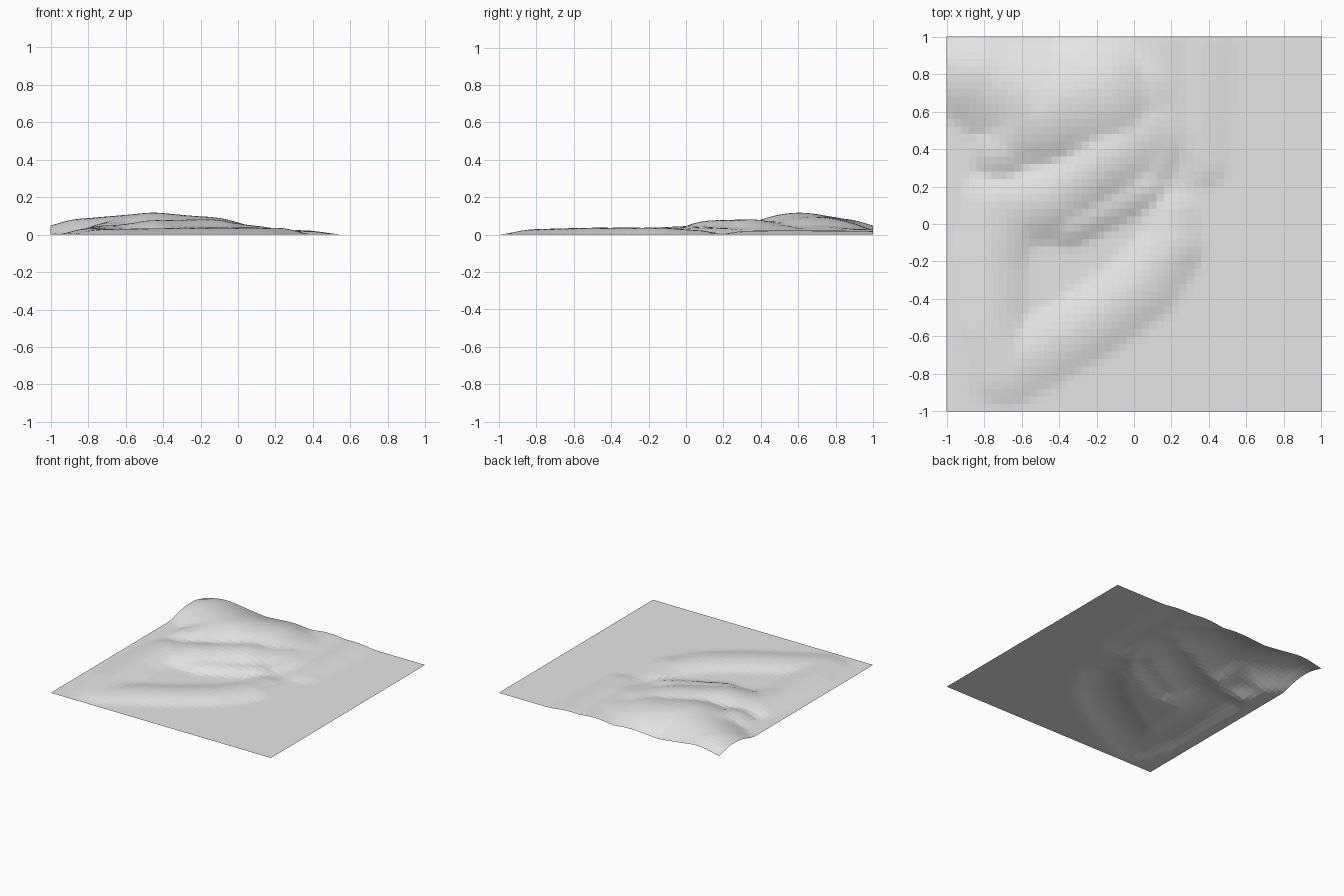
import bpy, bmesh
from mathutils import Vector

if "Cube" in bpy.data.objects:
    bpy.data.objects.remove(bpy.data.objects["Cube"], do_unlink=True)

CELLS = 50

# Ridges as crest paths: x, y, height, half width
RIDGES = [
    # main hill
    [(-1.0, .85, .045, .16), (-.8, .8, .088, .31), (-.45, .61, .118, .4),
     (-.2, .68, .097, .38), (.05, .72, .045, .3)],
    # spur in front of the hill
    [(-.55, .6, .11, .34), (-.68, .4, .065, .2)],
    # middle ridge
    [(-.65, .1, .05, .24), (-.45, .15, .077, .26), (-.15, .35, .082, .27), (.05, .5, .05, .25)],
    # lower step of the middle ridge
    [(-.35, 0, .042, .13), (.05, .2, .037, .13)],
    # left arm
    [(-.7, .1, .05, .22), (-.76, -.2, .037, .19), (-.76, -.55, .035, .19), (-.7, -.78, .03, .2)],
    # curved front arm
    [(-.68, -.78, .03, .2), (-.22, -.52, .037, .2), (.05, -.32, .037, .2),
     (.2, -.12, .037, .18), (.2, .04, .025, .15)],
    # low swells at the back
    [(.35, .95, .02, .19), (.33, .5, .024, .19), (.38, .32, .02, .13)],
    [(.13, .95, .03, .22), (.15, .5, .036, .2), (.1, .32, .03, .13)],
]


def segment_height(p, a, b):
    """Rounded swell between two crest points."""
    start, span = Vector(a[:2]), Vector(b[:2]) - Vector(a[:2])
    t = max(0, min(1, (p - start).dot(span) / span.length_squared))
    height = a[2] + (b[2] - a[2]) * t
    width = a[3] + (b[3] - a[3]) * t
    d = (p - start - span * t).length / width
    return height * (1 - d * d) ** 1.2 if d < 1 else 0


def ground_height(p):
    return max(segment_height(p, a, b) for path in RIDGES for a, b in zip(path, path[1:]))


# Terrain sheet
bm = bmesh.new()
bmesh.ops.create_grid(bm, x_segments=CELLS, y_segments=CELLS, size=1)
for v in bm.verts:
    v.co.z = ground_height(v.co.xy)
mesh = bpy.data.meshes.new("terrain")
bm.to_mesh(mesh)
bm.free()
terrain = bpy.data.objects.new("terrain", mesh)
bpy.context.collection.objects.link(terrain)

# Soften the joins between ridges, in height only
soften = terrain.modifiers.new("soften", 'SMOOTH')
soften.factor = 0.5
soften.iterations = 2
soften.use_x = soften.use_y = False

# Plain grey surface
color = (.8, .8, .8, 1)
grey = bpy.data.materials.new("light grey")
grey.use_nodes = True
grey.diffuse_color = color
grey.node_tree.nodes["Principled BSDF"].inputs["Base Color"].default_value = color
mesh.materials.append(grey)
